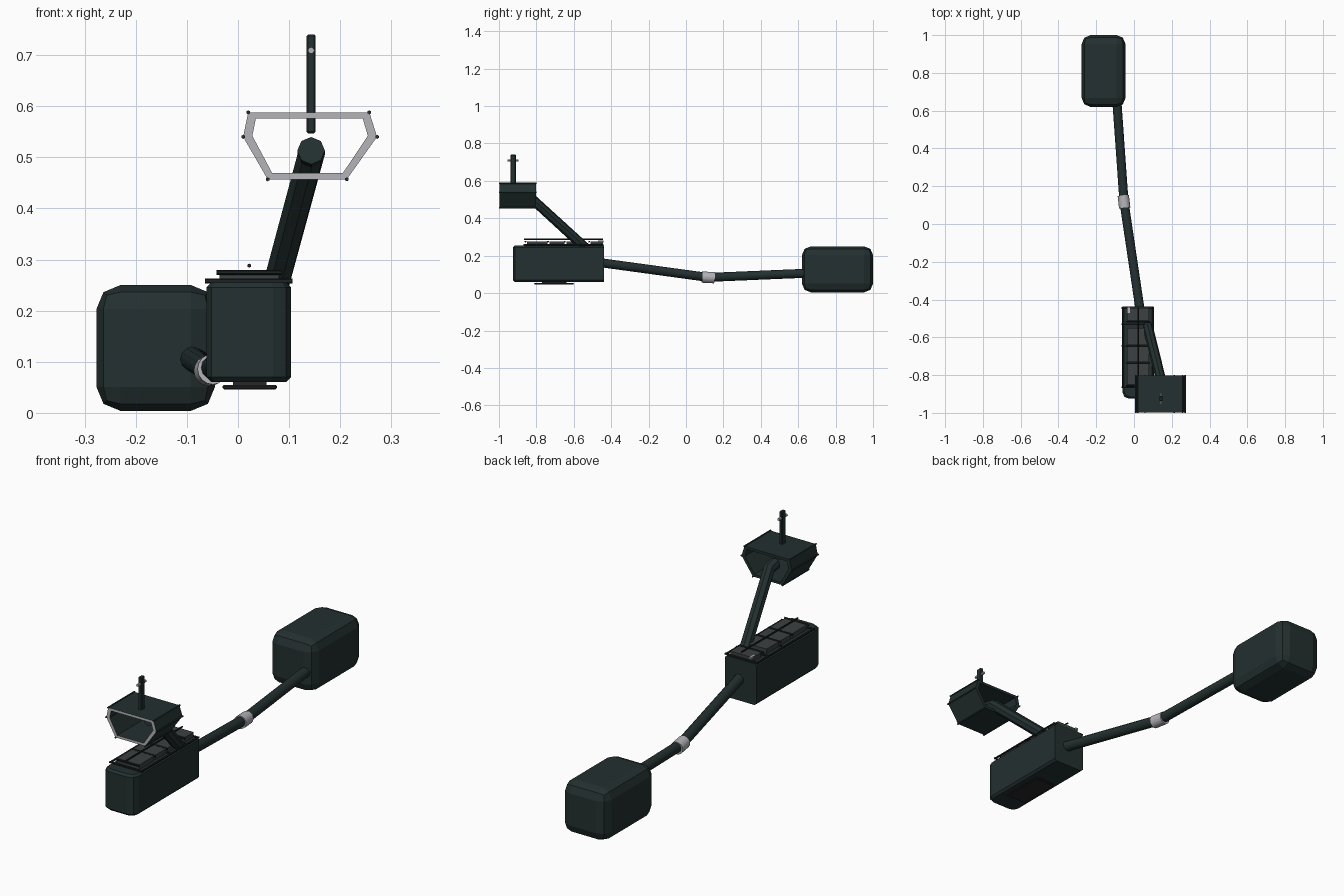
import bpy, bmesh, math
from mathutils import Vector

if "Cube" in bpy.data.objects:
    bpy.data.objects.remove(bpy.data.objects["Cube"])


def material(name, rgb):
    m = bpy.data.materials.new(name)
    m.diffuse_color = (*rgb, 1)
    m.use_nodes = True
    m.node_tree.nodes["Principled BSDF"].inputs["Base Color"].default_value = m.diffuse_color
    return m


DARK = material("dark green grey", (0.017, 0.029, 0.029))
BLACK = material("rail black", (0.012, 0.016, 0.016))
PANEL = material("panel grey", (0.045, 0.052, 0.052))
UNDER = material("underside brown", (0.022, 0.02, 0.02))
LIGHT = material("light grey", (0.46, 0.46, 0.49))


def finish(name, bm, *mats):
    bmesh.ops.recalc_face_normals(bm, faces=bm.faces)
    me = bpy.data.meshes.new(name)
    bm.to_mesh(me)
    bm.free()
    ob = bpy.data.objects.new(name, me)
    bpy.context.collection.objects.link(ob)
    for m in mats:
        me.materials.append(m)
    return ob


def box_mesh(lo, hi):
    bm = bmesh.new()
    bmesh.ops.create_cube(bm, size=1)
    for v in bm.verts:
        v.co = Vector([(a + b) / 2 + c * (b - a) for a, b, c in zip(lo, hi, v.co)])
    return bm


def box(name, lo, hi, mat, bevel=0, segments=1):
    bm = box_mesh(lo, hi)
    if bevel:
        bmesh.ops.bevel(bm, geom=bm.edges[:], offset=bevel, segments=segments,
                        profile=0.5, affect='EDGES', clamp_overlap=True)
    return finish(name, bm, mat)


def tube(name, path, radius, mat, sides=8):
    """Capped round bar following a list of points."""
    pts = [Vector(p) for p in path]
    bm, rings = bmesh.new(), []
    for i, p in enumerate(pts):
        d = Vector()
        if i:
            d += (p - pts[i - 1]).normalized()
        if i < len(pts) - 1:
            d += (pts[i + 1] - p).normalized()
        q = d.to_track_quat('Z', 'X')
        ring = []
        for k in range(sides):
            a = 2 * math.pi * k / sides
            ring.append(bm.verts.new(p + q @ Vector((radius * math.cos(a), radius * math.sin(a), 0))))
        rings.append(ring)
    for a, b in zip(rings, rings[1:]):
        for k in range(sides):
            n = (k + 1) % sides
            bm.faces.new((a[k], a[n], b[n], b[k]))
    bm.faces.new(rings[0])
    bm.faces.new(rings[-1])
    return finish(name, bm, mat)


# Rear counterweight block
box("rear_block", (-0.277, 0.62, 0.004), (-0.045, 1.0, 0.25), DARK, 0.047, 2)

# Main body: front uprights chamfered, long edges softened
X0, X1, Y0, Y1, Z0, Z1 = -0.062, 0.104, -0.925, -0.438, 0.06, 0.255
bm = box_mesh((X0, Y0, Z0), (X1, Y1, Z1))
uprights = [e for e in bm.edges if all(v.co.y < -0.9 for v in e.verts)
            and abs(e.verts[0].co.z - e.verts[1].co.z) > 0.1]
bmesh.ops.bevel(bm, geom=uprights, offset=0.036, segments=2, profile=0.5, affect='EDGES')
rims = [e for e in bm.edges if abs(e.verts[0].co.z - e.verts[1].co.z) < 0.01
        and any(v.co.y < Y1 - 0.01 for v in e.verts)]
bmesh.ops.bevel(bm, geom=rims, offset=0.01, segments=1, affect='EDGES')
finish("main_body", bm, DARK)

# Top panels, frame bars and lengthwise rail
for i, (a, b) in enumerate([(-0.51, -0.445), (-0.64, -0.55), (-0.73, -0.65), (-0.85, -0.74)]):
    box(f"top_panel_{i}", (-0.036, a, 0.25), (0.08, b, 0.277), PANEL)
    tube(f"panel_bar_{i}", [(-0.042, a - 0.008, 0.275), (0.085, a - 0.008, 0.275)], 0.005, BLACK, 6)
for x in (-0.06, 0.102):
    tube("side_rail", [(x, -0.865, 0.258), (x, -0.445, 0.258)], 0.005, BLACK, 6)
for y in (-0.865, -0.645, -0.53, -0.445):
    tube("cross_rail", [(-0.065, y, 0.258), (0.107, y, 0.258)], 0.005, BLACK, 6)
tube("centre_rail", [(0.022, -0.865, 0.288), (0.022, -0.445, 0.288)], 0.004, BLACK, 6)
box("top_tab", (-0.035, -0.47, 0.27), (-0.022, -0.44, 0.28), LIGHT)

# Underside plate
box("bottom_plate", (-0.03, -0.812, 0.046), (0.076, -0.6, 0.055), UNDER, 0.003)
box("plate_mount", (-0.01, -0.77, 0.05), (0.056, -0.64, 0.065), UNDER)

# Tail boom and its collar
START, JOINT, END = Vector((0.033, -0.46, 0.163)), Vector((-0.053, 0.118, 0.084)), Vector((-0.09, 0.64, 0.106))
tube("tail_boom", [START, JOINT, END], 0.024, DARK, 12)
collar_dir = (END - START).normalized() * 0.033
tube("boom_collar", [JOINT - collar_dir, JOINT + collar_dir], 0.03, LIGHT, 16)

# Slanted strut that bends forward into the hood
tube("upper_strut", [(0.07, -0.53, 0.235), (0.143, -0.825, 0.505), (0.143, -0.87, 0.513)], 0.027, DARK, 8)

# Hood: hexagonal shell open at both ends, light front rim
outer = [(0.02, 0.588), (0.257, 0.588), (0.272, 0.54), (0.213, 0.457), (0.058, 0.457), (0.01, 0.54)]
inner = [(0.035, 0.576), (0.244, 0.576), (0.254, 0.542), (0.205, 0.469), (0.067, 0.469), (0.028, 0.542)]
bm = bmesh.new()
rows = [[bm.verts.new((x, y, z)) for x, z in loop]
        for loop, y in ((outer, -0.997), (outer, -0.803), (inner, -0.803), (inner, -0.997))]
for r in range(4):
    for k in range(6):
        n, s = (k + 1) % 6, (r + 1) % 4
        f = bm.faces.new((rows[r][k], rows[r][n], rows[s][n], rows[s][k]))
        f.material_index = 1 if r == 3 else 0
finish("hood", bm, DARK, LIGHT)
for k, (x, z) in enumerate(outer):
    tube(f"hood_corner_rod_{k}", [(x, -1.0, z), (x, -0.8, z)], 0.004, DARK, 6)

# Upright post with small cross pin
box("sight_post", (0.134, -0.938, 0.547), (0.152, -0.91, 0.74), DARK, 0.003)
tube("post_pin", [(0.143, -0.955, 0.709), (0.143, -0.895, 0.709)], 0.0065, LIGHT, 8)

for ob in bpy.context.collection.objects:
    ob.select_set(ob.name.startswith(("tail_boom", "boom_collar")))
    if ob.select_get():
        bpy.context.view_layer.objects.active = ob
bpy.ops.object.shade_smooth_by_angle(angle=math.radians(35))
